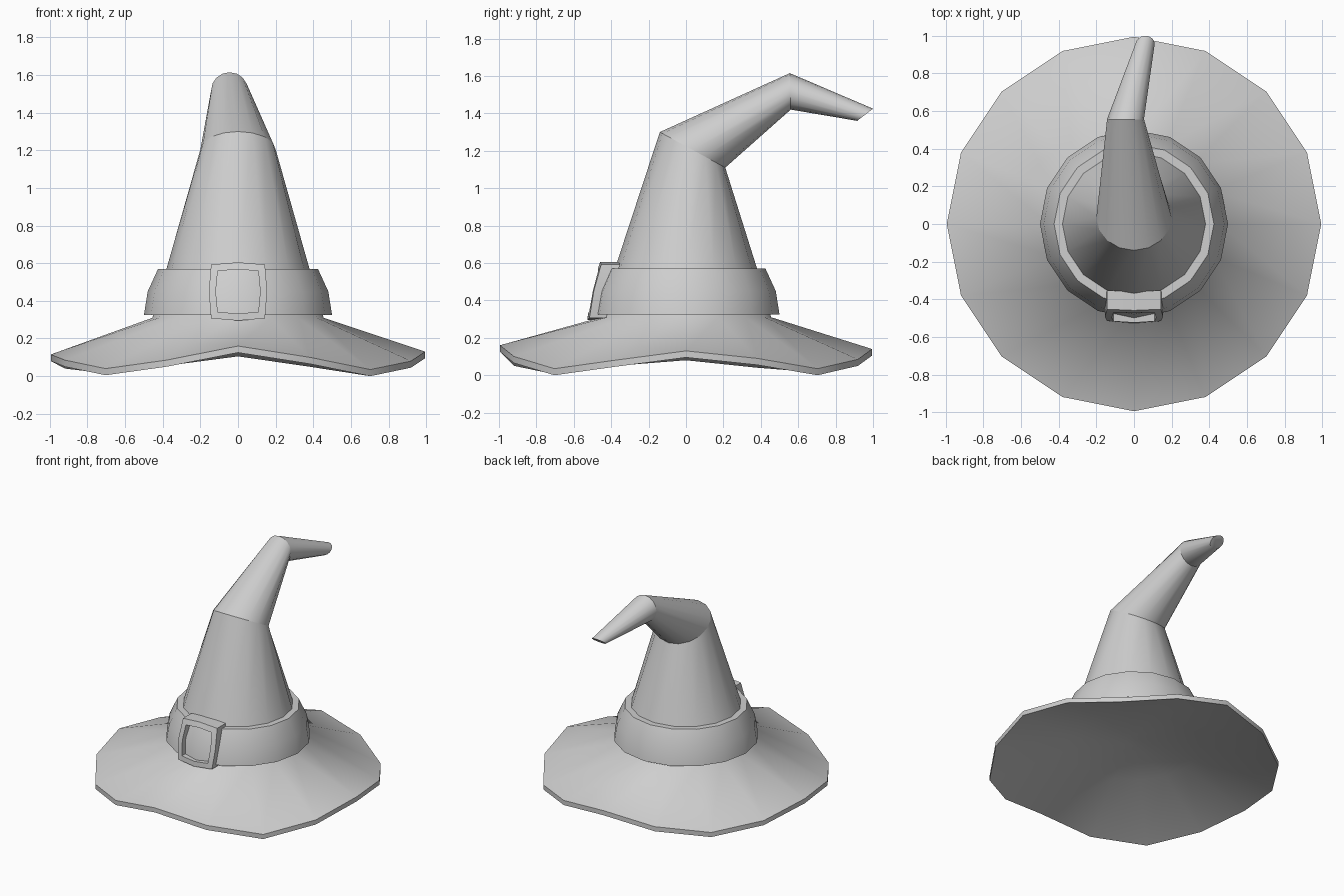
import bpy
import bmesh
import math
from mathutils import Vector

SIDES = 16

cube = bpy.data.objects.get("Cube")
if cube:
    bpy.data.objects.remove(cube, do_unlink=True)

# One plain grey for the whole hat
grey = bpy.data.materials.new("plain_grey")
grey.use_nodes = True
GREY = (0.62, 0.62, 0.62, 1.0)
grey.diffuse_color = GREY
grey.node_tree.nodes["Principled BSDF"].inputs["Base Color"].default_value = GREY


def finish(name, bm):
    """Turn a bmesh into a smooth-shaded object that keeps sharp edges."""
    bmesh.ops.recalc_face_normals(bm, faces=bm.faces)
    mesh = bpy.data.meshes.new(name)
    bm.to_mesh(mesh)
    bm.free()
    mesh.materials.append(grey)
    obj = bpy.data.objects.new(name, mesh)
    bpy.context.collection.objects.link(obj)
    bpy.ops.object.select_all(action="DESELECT")
    obj.select_set(True)
    bpy.context.view_layer.objects.active = obj
    bpy.ops.object.shade_smooth_by_angle(angle=math.radians(60))
    return obj


def loft(name, rings, closed=False, sharp=()):
    """Skin a stack of rings; cap the ends, or join last to first if closed."""
    bm = bmesh.new()
    loops = [[bm.verts.new(p) for p in ring] for ring in rings]
    pairs = list(zip(loops, loops[1:]))
    if closed:
        pairs.append((loops[-1], loops[0]))
    else:
        bm.faces.new(loops[0])
        bm.faces.new(loops[-1])
    for low, high in pairs:
        n = len(low)
        for i in range(n):
            j = (i + 1) % n
            bm.faces.new((low[i], low[j], high[j], high[i]))
    for index in sharp:
        ring = loops[index]
        for i, vert in enumerate(ring):
            bm.edges.get((ring[i - 1], vert)).smooth = False
    return finish(name, bm)


def oval(centre, across, along):
    """Ring spanned by two half-axis vectors."""
    c, u, v = Vector(centre), Vector(across), Vector(along)
    angles = [math.tau * i / SIDES for i in range(SIDES)]
    return [c + u * math.cos(a) + v * math.sin(a) for a in angles]


def level(radius, z):
    return oval((0, 0, z), (radius, 0, 0), (0, radius, 0))


def tilted(x, width, front, back):
    """Ring through a front and a back (y, z) point."""
    f, b = Vector((x, *front)), Vector((x, *back))
    return oval((f + b) / 2, (width, 0, 0), (b - f) / 2)


# Brim edge: wavy, with four drooping corners
edge_heights = [0.13, 0.09, 0.035, 0.085, 0.14, 0.09, 0.05, 0.075,
                0.115, 0.085, 0.04, 0.085, 0.16, 0.10, 0.035, 0.08]
rim_top = [Vector((p.x, p.y, z)) for p, z in zip(level(0.995, 0), edge_heights)]
rim_bottom = [p - Vector((0, 0, 0.035)) for p in rim_top]

# Hat body: domed underside, brim, then a cone with two bends and a blunt tip
underside = [level(0.05, 0.255), level(0.455, 0.215), rim_bottom]
brim = [rim_top, level(0.455, 0.31)]
crown = [
    level(0.38, 0.57),
    tilted(0, 0.2, (-0.14, 1.30), (0.21, 1.11)),
    tilted(-0.045, 0.098, (0.555, 1.615), (0.56, 1.42)),
    tilted(0.06, 0.05, (1.0, 1.425), (0.915, 1.36)),
]
loft("hat_body", underside + brim + crown, sharp=(6, 7))

# Hat band
band_profile = [(0.44, 0.325), (0.50, 0.325), (0.48, 0.45), (0.425, 0.57), (0.36, 0.57)]
loft("band", [level(r, z) for r, z in band_profile])


# Buckle: bulging square frame that follows the slope of the band
def buckle_point(x, dz, depth):
    z = 0.45 + dz
    y = -0.505 + 0.22 * dz + 0.5 * dz * dz + 0.5 * x * x
    return Vector((x, y + depth, z))


def buckle_loop(half, bulge, depth):
    steps = [(-1, -1), (0, -1), (1, -1), (1, 0), (1, 1), (0, 1), (-1, 1), (-1, 0)]
    size = [half + (bulge if 0 in s else 0) for s in steps]
    return [buckle_point(sx * k, sz * k, depth) for (sx, sz), k in zip(steps, size)]


loft("buckle", [
    buckle_loop(0.143, 0.012, 0.1),
    buckle_loop(0.143, 0.012, 0.0),
    buckle_loop(0.108, 0.01, 0.0),
    buckle_loop(0.108, 0.01, 0.1),
], closed=True)
